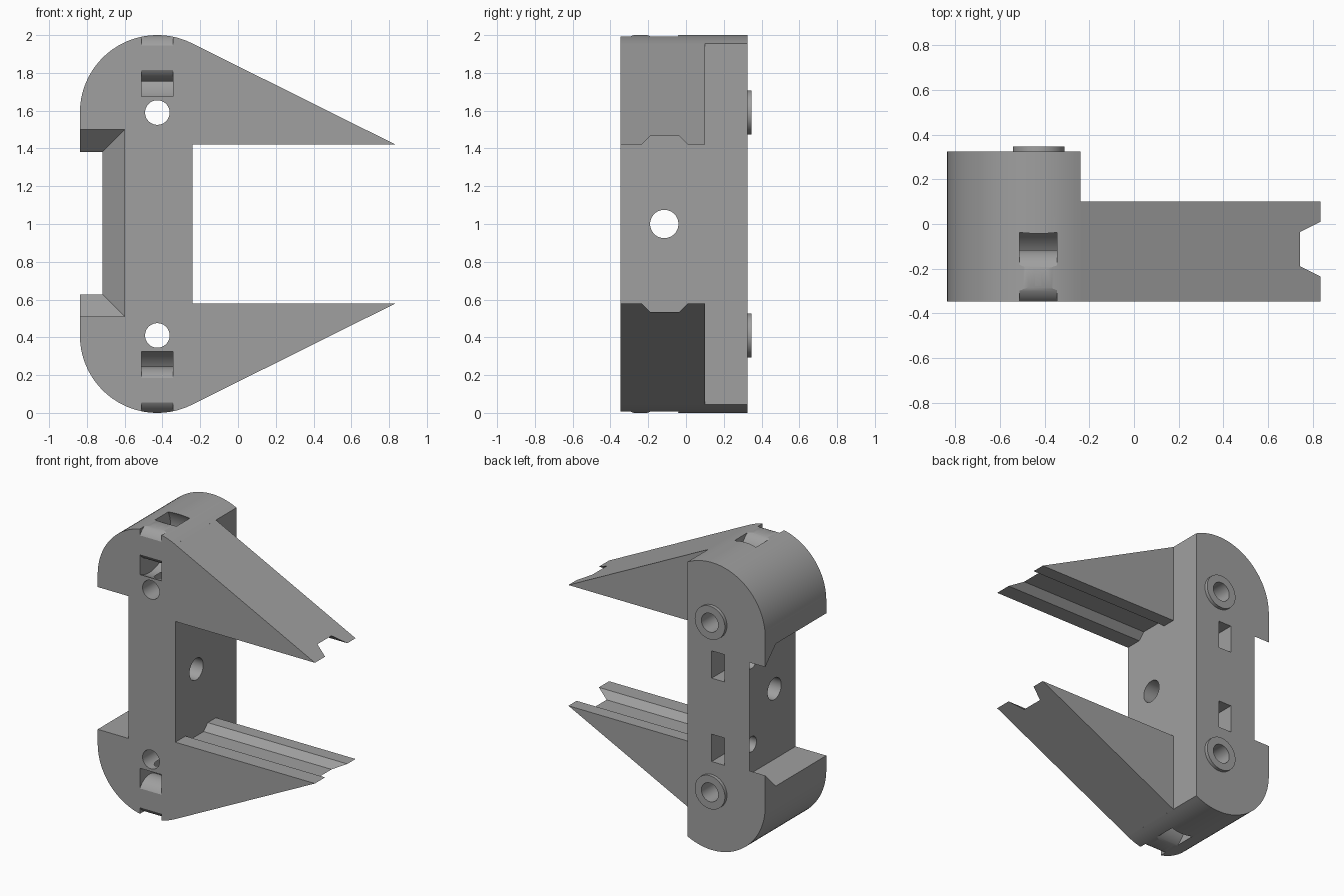
import bpy, bmesh, math

if "Cube" in bpy.data.objects:
    bpy.data.objects.remove(bpy.data.objects["Cube"])

FRONT, BACK, ARM_BACK = -0.347, 0.325, 0.10
CX, R = -0.427, 0.41          # centre and radius of the rounded ends
RIGHT, TIP = -0.24, 0.835     # spine face and jaw tip
HOLE_Z = 1.59

grey = bpy.data.materials.new("grey plastic")
grey.diffuse_color = (0.35, 0.35, 0.35, 1)
grey.use_nodes = True
grey.node_tree.nodes["Principled BSDF"].inputs["Base Color"].default_value = grey.diffuse_color


def loft(name, rings):
    """Closed solid skinned through matching rings of points."""
    bm = bmesh.new()
    rows = [[bm.verts.new(p) for p in ring] for ring in rings]
    n = len(rows[0])
    for a, b in zip(rows, rows[1:]):
        for i in range(n):
            bm.faces.new((a[i], a[(i + 1) % n], b[(i + 1) % n], b[i]))
    bm.faces.new(rows[0])
    bm.faces.new(rows[-1])
    bmesh.ops.recalc_face_normals(bm, faces=bm.faces)
    mesh = bpy.data.meshes.new(name)
    bm.to_mesh(mesh)
    bm.free()
    ob = bpy.data.objects.new(name, mesh)
    bpy.context.collection.objects.link(ob)
    mesh.materials.append(grey)
    return ob


def along_y(name, xz, y0, y1):
    return loft(name, [[(x, y, z) for x, z in xz] for y in (y0, y1)])


def along_x(name, yz, x0, x1):
    return loft(name, [[(x, y, z) for y, z in yz] for x in (x0, x1)])


def circle(u, v, r, n=48):
    return [(u + r * math.cos(2 * math.pi * i / n),
             v + r * math.sin(2 * math.pi * i / n)) for i in range(n)]


def rect(u0, u1, v0, v1):
    return [(u0, v0), (u1, v0), (u1, v1), (u0, v1)]


def combine(target, tool, operation):
    """Apply a boolean and discard the tool."""
    mod = target.modifiers.new("bool", 'BOOLEAN')
    mod.operation, mod.object, mod.solver = operation, tool, 'EXACT'
    bpy.context.view_layer.objects.active = target
    bpy.ops.object.modifier_apply(modifier=mod.name)
    bpy.data.objects.remove(tool)


def flip(points, top):
    """Mirror the second coordinate about mid height for the lower half."""
    return points if top else [(u, 2 - v) for u, v in points]


# Spine with rounded ends, cut flat on the right
a0 = math.radians(63.2)
arc = [(CX + R * math.cos(a), HOLE_Z + R * math.sin(a))
       for a in (a0 + (math.pi - a0) * i / 32 for i in range(33))]
upper = [(RIGHT, arc[0][1] - 0.001)] + arc
clamp = bpy_body = along_y("clamp_body", upper + flip(upper, False)[::-1], FRONT, BACK)

for top in (True, False):
    # Tapered jaw with a trapezoid groove along its gripping face
    jaw = along_y("jaw", flip([(-0.3, 1.42), (TIP, 1.42), arc[0], (-0.3, 1.9)], top),
                  FRONT, ARM_BACK)
    groove = along_x("groove", flip([(-0.28, 1.375), (-0.19, 1.465),
                                     (-0.035, 1.465), (0.055, 1.375)], top), -0.4, 1)
    combine(jaw, groove, 'DIFFERENCE')
    combine(clamp, jaw, 'UNION')
    # Raised collar on the back
    collar = along_y("collar", flip(circle(CX, HOLE_Z, 0.116), top), 0.28, 0.348)
    combine(clamp, collar, 'UNION')

# Recess on the left, tapering towards the back
recess = loft("recess", [[(x, y, z) for x, z in rect(-1, -0.60 - d, 0.51 + d, 1.50 - d)]
                         for y, d in ((-0.5, 0), (0.207, 0), (0.347, 0.14))])
combine(clamp, recess, 'DIFFERENCE')

for top in (True, False):
    # Bolt hole through front and back
    combine(clamp, along_y("bolt_hole", flip(circle(CX, HOLE_Z, 0.065), top), -1, 1),
            'DIFFERENCE')
    # Curved strap channel around a round core
    channel = along_x("channel", flip(circle(-0.241, 1.88, 0.232, 64), top), -0.512, -0.345)
    core = along_x("core", flip(circle(-0.241, 1.88, 0.125, 64), top), -0.6, -0.2)
    combine(channel, core, 'DIFFERENCE')
    combine(clamp, channel, 'DIFFERENCE')
    # Nut pocket from the back and its side screw hole
    combine(clamp, along_y("nut_pocket", flip(rect(-0.525, -0.425, 1.195, 1.385), top),
                           0.04, 0.5), 'DIFFERENCE')
    combine(clamp, along_x("screw_hole", flip(circle(0.135, 1.29, 0.053, 32), top),
                           -1, -0.47), 'DIFFERENCE')

# Cross hole through the middle of the spine
combine(clamp, along_x("cross_hole", circle(-0.115, 1.0, 0.075), -1, 0), 'DIFFERENCE')

bpy.context.view_layer.objects.active = clamp
clamp.select_set(True)
bpy.ops.object.shade_smooth_by_angle(angle=math.radians(25))
